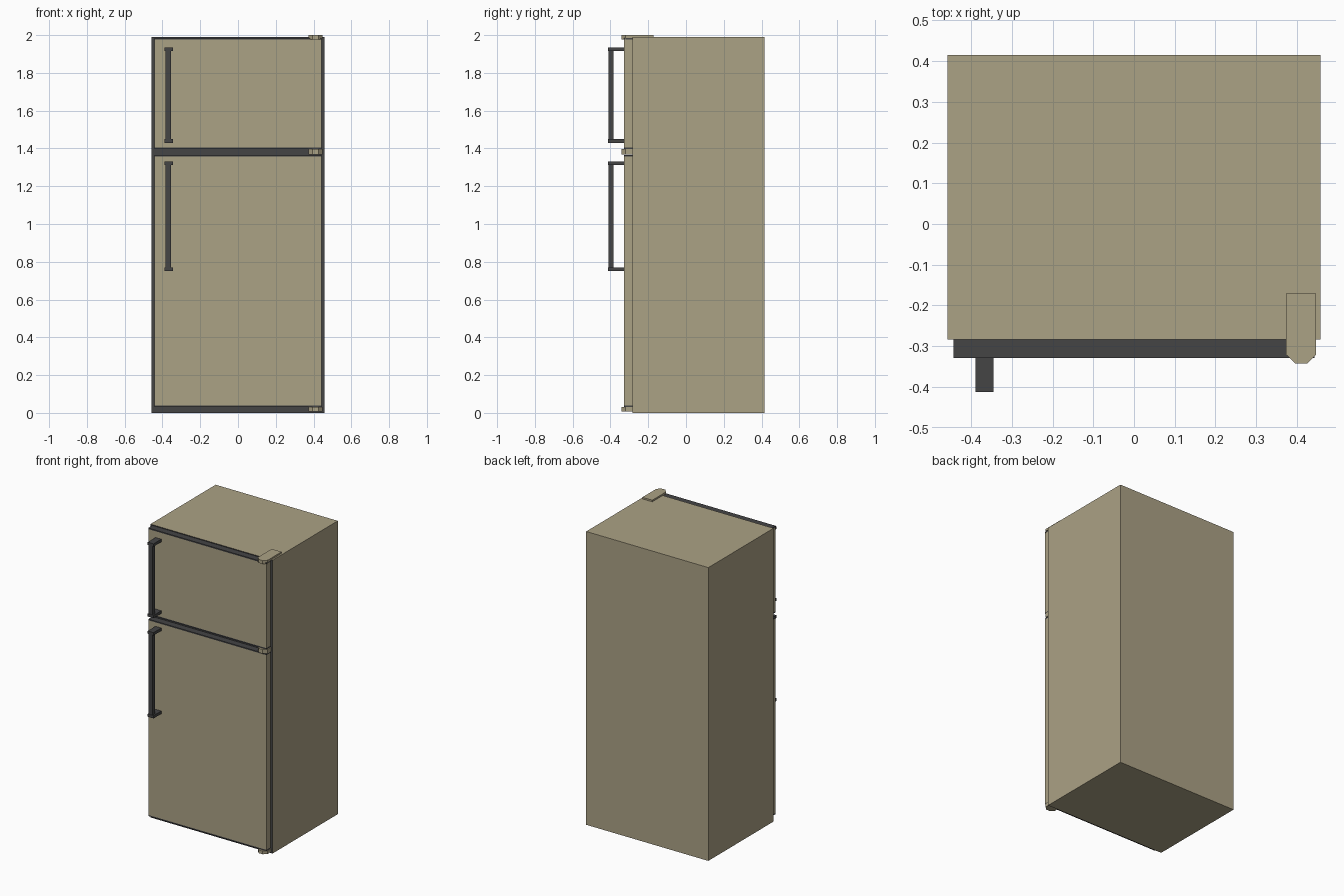
import bpy, bmesh

if "Cube" in bpy.data.objects:
    bpy.data.objects.remove(bpy.data.objects["Cube"])


def material(name, rgb):
    m = bpy.data.materials.new(name)
    m.diffuse_color = (*rgb, 1)
    m.use_nodes = True
    m.node_tree.nodes["Principled BSDF"].inputs["Base Color"].default_value = m.diffuse_color
    return m


BEIGE = material("beige enamel", (0.41, 0.36, 0.235))
DARK = material("charcoal trim", (0.058, 0.058, 0.060))


def prism(name, outline, z0, z1, mats, rule=None):
    """Extrude a plan outline from z0 to z1; rule(normal) picks the material."""
    bm = bmesh.new()
    base = bm.faces.new([bm.verts.new((x, y, z0)) for x, y in outline])
    ext = bmesh.ops.extrude_face_region(bm, geom=[base])
    top = [v for v in ext["geom"] if isinstance(v, bmesh.types.BMVert)]
    bmesh.ops.translate(bm, verts=top, vec=(0, 0, z1 - z0))
    bmesh.ops.recalc_face_normals(bm, faces=bm.faces)
    if rule:
        for f in bm.faces:
            f.normal_update()
            f.material_index = rule(f.normal)
    me = bpy.data.meshes.new(name)
    bm.to_mesh(me)
    bm.free()
    for m in mats:
        me.materials.append(m)
    ob = bpy.data.objects.new(name, me)
    bpy.context.collection.objects.link(ob)
    return ob


def box(name, x0, x1, y0, y1, z0, z1, mats, rule=None):
    return prism(name, [(x0, y0), (x1, y0), (x1, y1), (x0, y1)], z0, z1, mats, rule)


def hinge(name, y_back, z0, z1):
    """Plate with clipped front corners."""
    x0, x1, y0, c = 0.373, 0.447, -0.342, 0.022
    prism(name, [(x0 + c, y0), (x1 - c, y0), (x1, y0 + c), (x1, y_back),
                 (x0, y_back), (x0, y0 + c)], z0, z1, [BEIGE])


FRONT, DOOR, X = -0.284, -0.329, 0.443

# Cabinet with a dark front face
box("cabinet", -0.458, 0.458, FRONT, 0.415, 0, 1.989, [BEIGE, DARK],
    lambda n: int(n.y < -0.5))

# Doors with thin dark caps on top and bottom
for name, z0, z1 in (("fridge_door", 0.03, 1.366), ("freezer_door", 1.398, 1.984)):
    t = 0.008
    box(name, -X, X, DOOR, FRONT, z0 + t, z1 - t, [BEIGE])
    box(name + "_bottom_cap", -X, X, DOOR, FRONT, z0, z0 + t, [DARK])
    box(name + "_top_cap", -X, X, DOOR, FRONT, z1 - t, z1, [DARK])

# Handles: a bar on two brackets
for name, z0, z1 in (("fridge_handle", 0.75, 1.332), ("freezer_handle", 1.43, 1.934)):
    t = 0.019
    box(name + "_bar", -0.384, -0.354, -0.409, -0.385, z0 + t, z1 - t, [DARK])
    box(name + "_lower_bracket", -0.389, -0.345, -0.412, DOOR, z0, z0 + t, [DARK])
    box(name + "_upper_bracket", -0.389, -0.345, -0.412, DOOR, z1 - t, z1, [DARK])

# Hinges on the right
hinge("top_hinge", -0.171, 1.986, 2.0)
hinge("top_hinge_lip", -0.322, 1.976, 1.986)
hinge("middle_hinge", FRONT, 1.368, 1.396)
hinge("bottom_hinge", FRONT, 0.008, 0.03)
